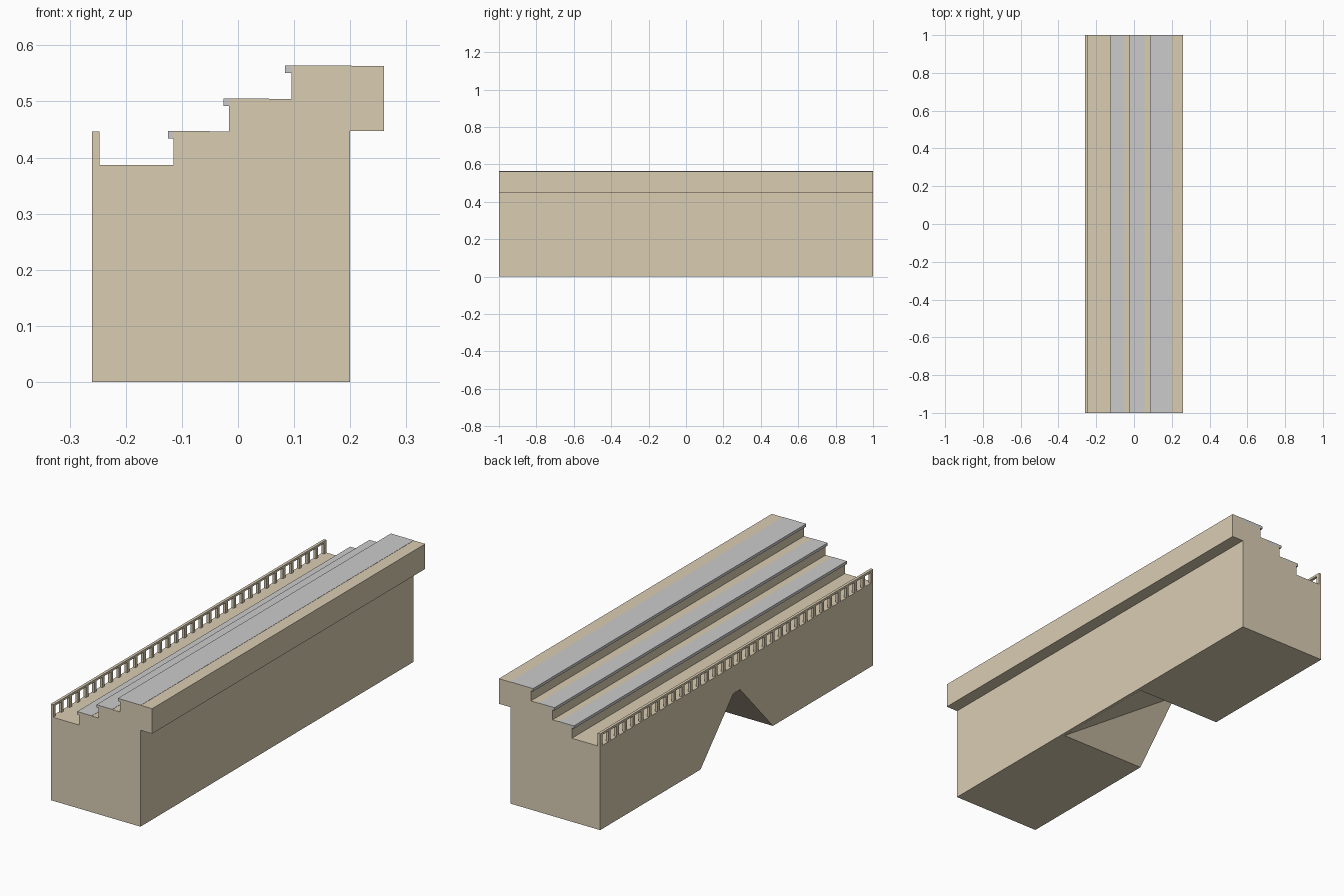
import bpy, bmesh

if "Cube" in bpy.data.objects:
    bpy.data.objects.remove(bpy.data.objects["Cube"])

stone = bpy.data.materials.new("stone")
stone.diffuse_color = (0.70, 0.61, 0.45, 1)
stone.use_nodes = True
stone.node_tree.nodes["Principled BSDF"].inputs["Base Color"].default_value = stone.diffuse_color


def finish(name, bm, mat=None):
    bmesh.ops.recalc_face_normals(bm, faces=bm.faces)
    me = bpy.data.meshes.new(name)
    bm.to_mesh(me)
    bm.free()
    ob = bpy.data.objects.new(name, me)
    bpy.context.collection.objects.link(ob)
    if mat:
        me.materials.append(mat)
    return ob


def add_box(bm, x0, x1, y0, y1, z0, z1):
    v = bmesh.ops.create_cube(bm, size=1)["verts"]
    bmesh.ops.scale(bm, vec=(x1 - x0, y1 - y0, z1 - z0), verts=v)
    bmesh.ops.translate(bm, vec=((x0 + x1) / 2, (y0 + y1) / 2, (z0 + z1) / 2), verts=v)


# stepped body with rear overhang, extruded along y
profile = [(-0.26, 0), (0.2, 0), (0.2, 0.447), (0.26, 0.447), (0.26, 0.563),
           (0.095, 0.563), (0.095, 0.504), (-0.016, 0.504), (-0.016, 0.446),
           (-0.115, 0.446), (-0.115, 0.387), (-0.26, 0.387)]
bm = bmesh.new()
face = bm.faces.new([bm.verts.new((x, -1, z)) for x, z in profile])
ext = bmesh.ops.extrude_face_region(bm, geom=[face])["geom"]
bmesh.ops.translate(bm, vec=(0, 2, 0), verts=[g for g in ext if isinstance(g, bmesh.types.BMVert)])
body = finish("stand_body", bm, stone)


# tapering entrance: trapezoid opening on the low side, roof sloping to the ground
def roof(t):
    return 0.185 - 0.445 * t, 0.265 - 0.24 * t, 0.26 * t


bm = bmesh.new()
xa, ya, za = roof(-0.1)
xb, yb, zb = roof(1.08)
for s in (-1, 1):
    for p in ((xa, s * ya, za), (xb, s * yb, zb), (xb, s * ya, za)):
        bm.verts.new(p)
bmesh.ops.convex_hull(bm, input=bm.verts)
cutter = finish("entrance_cutter", bm, stone)
cutter.hide_render = True
mod = body.modifiers.new("entrance", "BOOLEAN")
mod.operation = "DIFFERENCE"
mod.solver = "EXACT"
mod.object = cutter
bpy.context.view_layer.objects.active = body
bpy.ops.object.modifier_apply(modifier=mod.name)
bpy.data.objects.remove(cutter)

# grey bench slabs with a small nosing over each step
for i, (x0, x1, top) in enumerate([(-0.125, -0.05, 0.446), (-0.026, 0.055, 0.504), (0.084, 0.202, 0.563)]):
    bm = bmesh.new()
    add_box(bm, x0, x1, -1, 1, top - 0.012, top + 0.001)
    finish(f"bench_slab_{i + 1}", bm)

# balustrade along the low edge
bm = bmesh.new()
add_box(bm, -0.26, -0.247, -1, 1, 0.436, 0.446)
posts, w = 34, 0.016
for i in range(posts):
    y = -1 + w / 2 + i * (2 - w) / (posts - 1)
    add_box(bm, -0.26, -0.247, y - w / 2, y + w / 2, 0.387, 0.436)
finish("balustrade", bm, stone)
